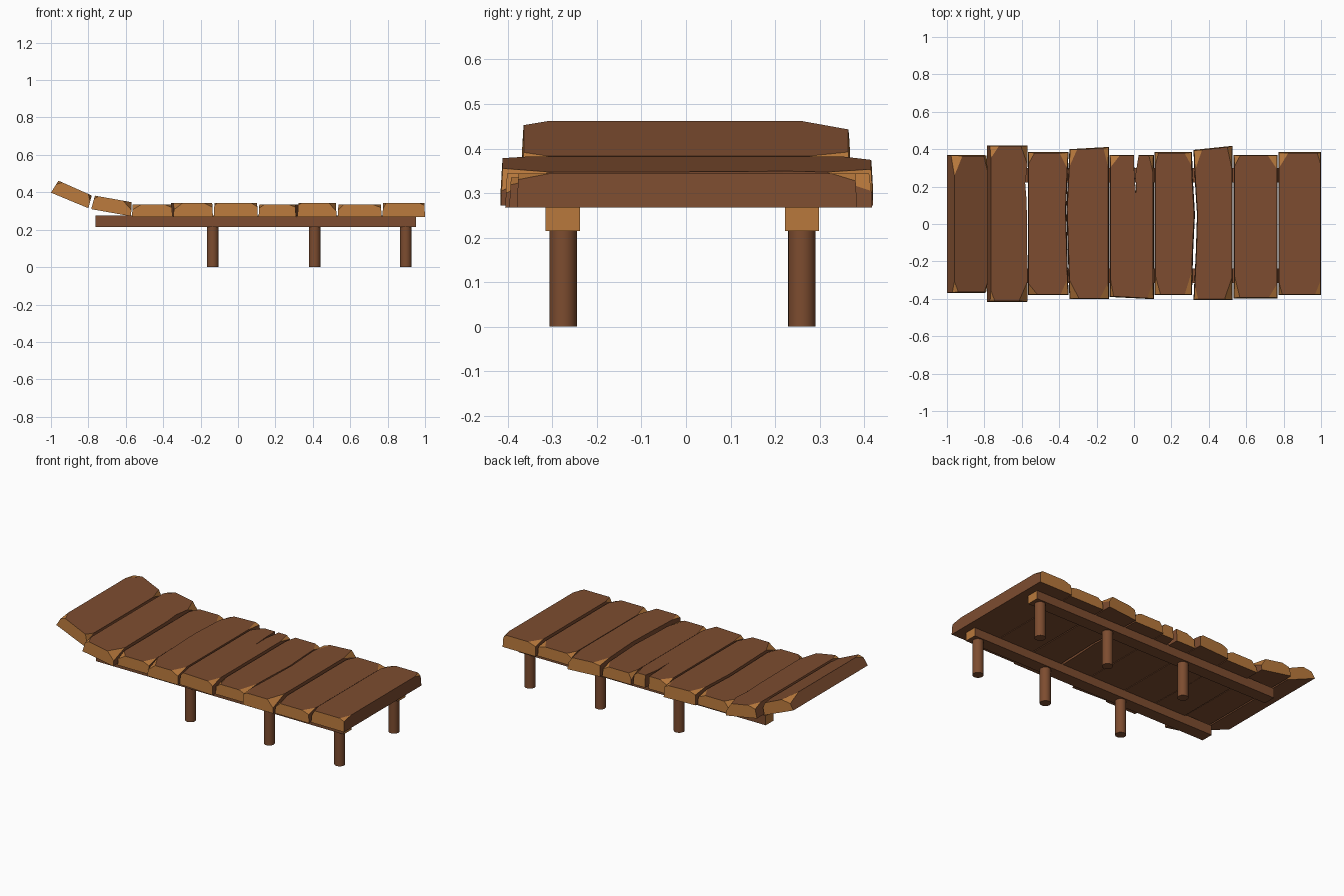
import bpy, bmesh, random
from mathutils import Vector

if "Cube" in bpy.data.objects:
    bpy.data.objects.remove(bpy.data.objects["Cube"])

random.seed(4)


def material(name, col):
    m = bpy.data.materials.new(name)
    m.diffuse_color = (*col, 1)
    m.use_nodes = True
    m.node_tree.nodes["Principled BSDF"].inputs["Base Color"].default_value = m.diffuse_color
    return m


BROWN = material("weathered brown wood", (0.205, 0.073, 0.029))
LIGHT = material("fresh cut wood", (0.48, 0.19, 0.045))


def finish(bm, name):
    bmesh.ops.recalc_face_normals(bm, faces=bm.faces)
    me = bpy.data.meshes.new(name)
    bm.to_mesh(me)
    bm.free()
    me.materials.append(BROWN)
    me.materials.append(LIGHT)
    ob = bpy.data.objects.new(name, me)
    bpy.context.collection.objects.link(ob)
    return ob


def chip(bm, corner, a, b, c, inside):
    """Slice a corner off with a plane and fill it with fresh wood."""
    p, q, r = corner + a, corner + b, corner + c
    n = (q - p).cross(r - p).normalized()
    if n.dot(corner - p) < 0:
        n = -n
    cut = bmesh.ops.bisect_plane(bm, geom=bm.verts[:] + bm.edges[:] + bm.faces[:],
                                 plane_co=p, plane_no=n, clear_outer=True)
    edges = [e for e in cut["geom_cut"] if isinstance(e, bmesh.types.BMEdge)]
    for f in bmesh.ops.holes_fill(bm, edges=edges)["faces"]:
        f.material_index = 1


def plank(name, bl, br, tl, tr, front, back, right=(), crack=(), left=()):
    """Side profile (x, z corners) swept over an outline of (u, y) points."""
    bl, br, tl, tr = (Vector((p[0], 0, p[1])) for p in (bl, br, tl, tr))
    outline = [(0, front[0]), (1, front[1]), *right,
               (1, back[1]), *crack, (0, back[0]), *left]
    bm = bmesh.new()
    low = [bm.verts.new(bl + (br - bl) * u + Vector((0, y, 0))) for u, y in outline]
    top = [bm.verts.new(tl + (tr - tl) * u + Vector((0, y * 0.99, 0))) for u, y in outline]
    n = len(outline)
    bm.faces.new(low[::-1])
    bm.faces.new(top)
    for i in range(n):
        j = (i + 1) % n
        bm.faces.new((low[i], low[j], top[j], top[i]))
    bmesh.ops.recalc_face_normals(bm, faces=bm.faces)
    # end grain shows fresh wood
    for f in bm.faces:
        f.normal_update()
        if abs(f.normal.y) > 0.7:
            f.material_index = 1
    # chipped top corners
    along, down = (tr - tl).normalized(), (bl - tl).normalized()
    corners = [(tl, 1, front[0]), (tr, -1, front[1]), (tl, 1, back[0]), (tr, -1, back[1])]
    for base, sx, y in corners:
        chip(bm, base + Vector((0, y * 0.99, 0)),
             along * sx * random.uniform(0.015, 0.05),
             Vector((0, -1 if y > 0 else 1, 0)) * random.uniform(0.05, 0.12),
             down * random.uniform(0.01, 0.04), None)
    finish(bm, name)


# raised planks at the curled end
plank("plank_1", (-1.0, .398), (-.80, .315), (-.96, .462), (-.782, .383),
      (-.368, -.368), (.368, .368))
plank("plank_2", (-.785, .31), (-.572, .272), (-.765, .382), (-.568, .347),
      (-.416, -.416), (.42, .42), right=((.97, .12), (.93, .22), (1, .33)))


# flat planks: x0, x1, top z, then outline details
flat = [
    (-.567, -.350, .335, (-.38, -.38), (.384, .384),
     dict(right=((.94, .08),))),
    (-.345, -.134, .344, (-.402, -.402), (.40, .412),
     dict(left=((-.08, .08),))),
    (-.130, .106, .344, (-.39, -.402), (.37, .37),
     dict(crack=((.66, .37), (.59, .27), (.6, .15), (.56, .27), (.55, .37)))),
    (.110, .310, .335, (-.38, -.38), (.384, .384),
     dict(right=((1.03, -.15), (1.08, .05), (1.02, .25)))),
    (.318, .527, .344, (-.406, -.406), (.396, .418),
     dict(left=((.03, .25), (.09, .05), (.06, -.15)))),
    (.533, .768, .335, (-.397, -.397), (.37, .37),
     dict(right=((1, -.18),))),
    (.772, 1.0, .344, (-.38, -.38), (.384, .384), {}),
]
for i, (x0, x1, z, f, b, extra) in enumerate(flat):
    plank(f"plank_{i + 3}", (x0, .267), (x1, .267), (x0 + .004, z), (x1 - .004, z), f, b, **extra)


# support beams under the planks, and their posts
for side, y0, y1, yp in (("front", -.315, -.238, -.276), ("back", .222, .299, .26)):
    bm = bmesh.new()
    bmesh.ops.create_cube(bm, size=1)
    for v in bm.verts:
        v.co = Vector((.095 + v.co.x * 1.712, (y0 + y1) / 2 + v.co.y * (y1 - y0),
                       .245 + v.co.z * .06))
    for f in bm.faces:
        f.normal_update()
        f.material_index = int(abs(f.normal.x) > 0.7)
    finish(bm, f"{side}_beam")
    for k, x in enumerate((-.135, .41, .897)):
        bpy.ops.mesh.primitive_cylinder_add(vertices=20, radius=.031, depth=.225,
                                            location=(x, yp, .1125))
        ob = bpy.context.object
        ob.name = f"{side}_post_{k + 1}"
        ob.data.materials.append(BROWN)
        bpy.ops.object.shade_smooth_by_angle()
